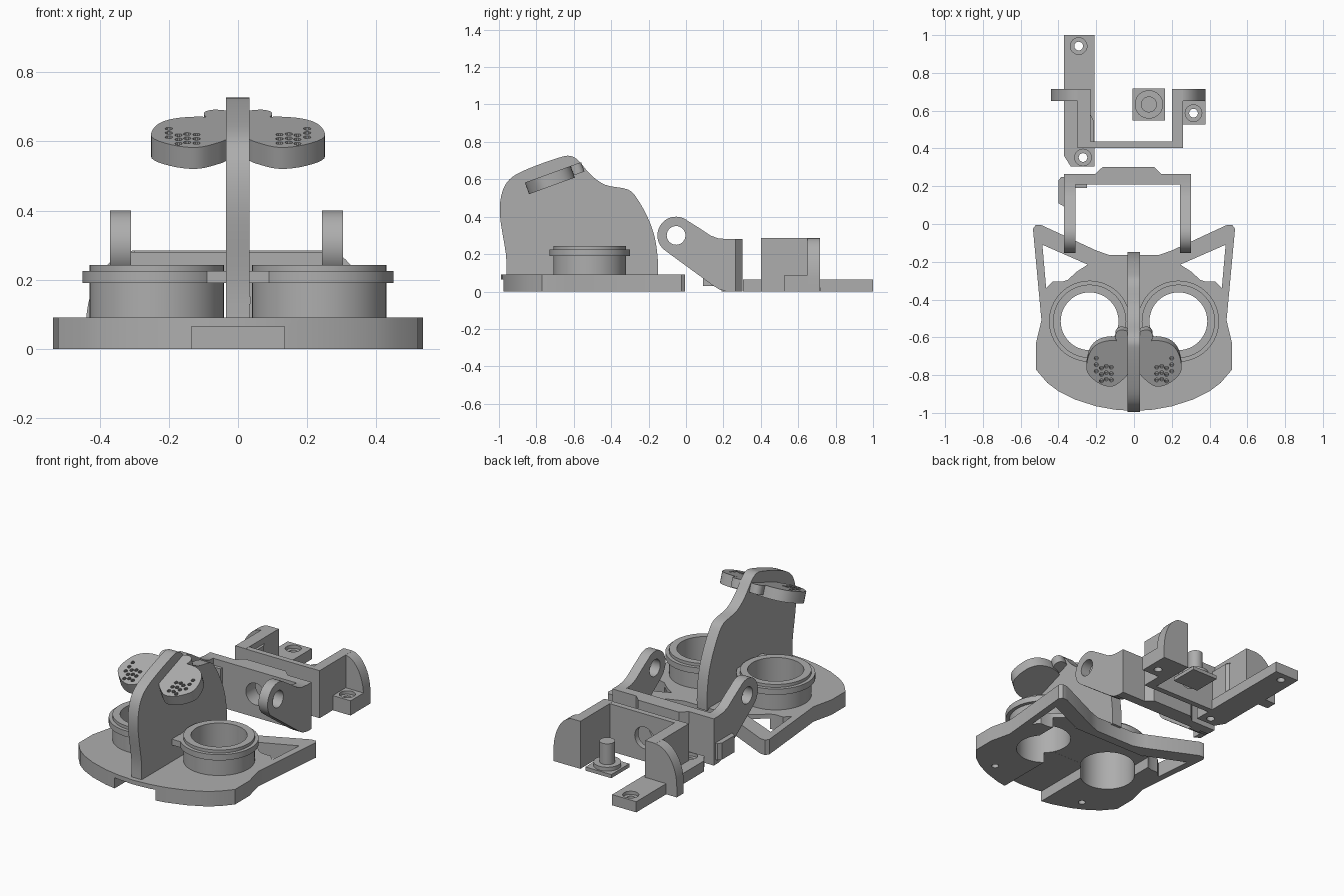
import bpy, bmesh, math
from mathutils import Matrix, Vector

cube = bpy.data.objects.get("Cube")
if cube:
    bpy.data.objects.remove(cube, do_unlink=True)

GREY = (0.42, 0.42, 0.42, 1)
mat = bpy.data.materials.new("light_grey")
mat.use_nodes = True
mat.diffuse_color = GREY
mat.node_tree.nodes["Principled BSDF"].inputs["Base Color"].default_value = GREY


def prism(name, pts, axis, lo, hi):
    """Extrude a 2D outline along one axis."""
    place = {"x": lambda u, v, w: (w, u, v),
             "y": lambda u, v, w: (u, w, v),
             "z": lambda u, v, w: (u, v, w)}[axis]
    bm = bmesh.new()
    rings = [[bm.verts.new(place(u, v, w)) for u, v in pts] for w in (lo, hi)]
    n = len(pts)
    for ring in rings:
        bm.faces.new(ring)
    for i in range(n):
        j = (i + 1) % n
        bm.faces.new((rings[0][i], rings[0][j], rings[1][j], rings[1][i]))
    bmesh.ops.recalc_face_normals(bm, faces=bm.faces)
    mesh = bpy.data.meshes.new(name)
    bm.to_mesh(mesh)
    bm.free()
    mesh.materials.append(mat)
    obj = bpy.data.objects.new(name, mesh)
    bpy.context.collection.objects.link(obj)
    return obj


def box(name, x0, x1, y0, y1, z0, z1):
    return prism(name, [(x0, y0), (x1, y0), (x1, y1), (x0, y1)], "z", z0, z1)


def arc(cu, cv, r, a0, a1, n):
    angles = [math.radians(a0 + (a1 - a0) * i / n) for i in range(n + 1)]
    return [(cu + r * math.cos(a), cv + r * math.sin(a)) for a in angles]


def disc(name, cu, cv, r, axis, lo, hi, n=48):
    return prism(name, arc(cu, cv, r, 0, 360, n)[:-1], axis, lo, hi)


def rounded(pts, steps=4, closed=False):
    """Smooth curve through the points."""
    p, n, out = [Vector(q) for q in pts], len(pts), []
    for i in range(n if closed else n - 1):
        pick = lambda k: p[k % n] if closed else p[min(max(k, 0), n - 1)]
        a, b, c, d = (pick(i + k) for k in (-1, 0, 1, 2))
        for s in range(steps):
            t = s / steps
            out.append(0.5 * (2 * b + (c - a) * t + (2 * a - 5 * b + 4 * c - d) * t * t
                              + (3 * b - a - 3 * c + d) * t ** 3))
    return out if closed else out + [p[-1]]


def activate(obj):
    bpy.ops.object.select_all(action="DESELECT")
    obj.select_set(True)
    bpy.context.view_layer.objects.active = obj


def cut(obj, *cutters):
    activate(obj)
    for c in cutters:
        mod = obj.modifiers.new("cut", "BOOLEAN")
        mod.operation, mod.solver, mod.object = "DIFFERENCE", "EXACT", c
        bpy.ops.object.modifier_apply(modifier=mod.name)
        bpy.data.objects.remove(c, do_unlink=True)
    return obj


def flip(pts, s):
    return [(s * u, v) for u, v in pts]


# Face plate with ears, hollowed underneath
half = [(0, -0.165), (-0.13, -0.165), (-0.2, -0.14), (-0.49, -0.006), (-0.52, -0.005),
        (-0.535, -0.025), (-0.49, -0.51), (-0.52, -0.635), (-0.52, -0.77), (-0.46, -0.84),
        (-0.4, -0.885), (-0.31, -0.93), (-0.2, -0.965), (-0.1, -0.983), (0, -0.99)]
plate = prism("face_plate", half + flip(half[-2:0:-1], -1), "z", 0, 0.09)
ear_hole = [(-0.485, -0.11), (-0.245, -0.215), (-0.3, -0.25), (-0.35, -0.295),
            (-0.38, -0.305), (-0.43, -0.305), (-0.465, -0.34)]
cut(plate, box("cutter", -0.135, 0.135, -1.1, -0.22, -0.1, 0.064),
    box("cutter", -0.35, 0.35, -0.59, -0.22, -0.1, 0.0645))
for s in (-1, 1):
    cut(plate, disc("cutter", s * 0.235, -0.515, 0.153, "z", -0.1, 0.2),
        prism("cutter", flip(ear_hole, s), "z", -0.1, 0.2),
        disc("cutter", s * 0.32, -0.84, 0.02, "z", -0.1, 0.05, 16))

# Central fin
fin = [(-0.96, 0.08), (-0.963, 0.2), (-0.995, 0.41), (-0.98, 0.54), (-0.925, 0.615),
       (-0.81, 0.67), (-0.675, 0.717), (-0.62, 0.725), (-0.575, 0.7), (-0.51, 0.625),
       (-0.43, 0.57), (-0.31, 0.545), (-0.257, 0.49), (-0.2, 0.385), (-0.165, 0.28),
       (-0.15, 0.16), (-0.15, 0.08)]
prism("centre_fin", rounded(fin), "x", -0.034, 0.033)

# Eye sockets and muzzle pads
pad_outline = [(-0.25, -0.77), (-0.235, -0.67), (-0.185, -0.615), (-0.1, -0.6),
               (-0.025, -0.635), (-0.025, -0.77), (-0.07, -0.83), (-0.125, -0.86),
               (-0.195, -0.835)]
hole_columns = [(-0.2, 3, -0.7), (-0.172, 3, -0.755), (-0.147, 3, -0.745), (-0.12, 3, -0.75)]
pivot = Vector((0, -0.7, 0))
tilt = (Matrix.Translation((0, -0.7, 0.606)) @ Matrix.Rotation(math.radians(20), 4, "X")
        @ Matrix.Translation(-pivot))
for s, side in ((-1, "right"), (1, "left")):
    for part, r, lo, hi in (("tube", 0.194, 0.085, 0.2), ("flange", 0.215, 0.19, 0.225),
                            ("rim", 0.194, 0.22, 0.243)):
        cut(disc(f"{side}_eye_{part}", s * 0.235, -0.515, r, "z", lo, hi, 64),
            disc("cutter", s * 0.235, -0.515, 0.153, "z", 0, 0.5))
    xs = sorted((s * 0.03, s * 0.09))
    box(f"{side}_flange_tab", *xs, -0.675, -0.6, 0.19, 0.225)
    pad = prism(f"{side}_muzzle_pad", flip(rounded(pad_outline, 4, True), s), "z", -0.033, 0.033)
    for x, count, top in hole_columns:
        for k in range(count):
            cut(pad, disc("cutter", s * x, top - 0.036 * k, 0.011, "z", 0.0, 0.1, 10))
    nub = prism(f"{side}_muzzle_nub", flip(rounded(
        [(-0.02, -0.63), (-0.085, -0.61), (-0.098, -0.565), (-0.07, -0.54), (-0.02, -0.56)],
        4, True), s), "z", -0.02, 0.033)
    for obj in (pad, nub):
        obj.data.transform(tilt)

# Hinge frame: two lugged arms joined by a bar
arm = (arc(-0.053, 0.3, 0.1, 235, 50, 24)
       + [(0.07, 0.34), (0.13, 0.3), (0.17, 0.285), (0.22, 0.28), (0.265, 0.28),
          (0.265, 0), (0.225, 0), (0.18, 0.01), (0.14, 0.035)])
for side, x0, x1 in (("right", -0.37, -0.31), ("left", 0.243, 0.303)):
    cut(prism(f"{side}_hinge_arm", arm, "x", x0, x1),
        disc("cutter", -0.053, 0.3, 0.05, "x", x0 - 0.1, x1 + 0.1))
bar = prism("hinge_bar", [(-0.36, 0.21), (0.3, 0.21), (0.3, 0.265), (0.145, 0.265),
                          (0.105, 0.303), (-0.165, 0.303), (-0.205, 0.265), (-0.36, 0.265)],
            "z", 0, 0.28)
cut(bar, disc("cutter", -0.03, 0.14, 0.065, "y", 0, 0.6))
prism("arm_stop", [(-0.365, 0.09), (-0.365, 0.25), (-0.385, 0.25), (-0.4, 0.23), (-0.4, 0.11)],
      "z", 0.03, 0.13)
box("arm_brace", -0.315, -0.25, 0.19, 0.215, 0, 0.24)

# Rear mount: walls, rounded lugs and screw feet
wall = box("mount_wall", -0.28, 0.26, 0.402, 0.436, 0, 0.284)
cut(wall, disc("cutter", -0.03, 0.14, 0.065, "y", 0, 0.6))
box("mount_left_wall", 0.2, 0.26, 0.402, 0.715, 0, 0.285)
box("mount_right_wall", -0.3, -0.23, 0.402, 0.715, 0, 0.285)
prism("mount_gusset", [(-0.24, 0.42), (-0.24, 0.6), (-0.26, 0.6), (-0.215, 0.55),
                       (-0.215, 0.42)][::-1], "z", 0, 0.25)
for side, inner, outer in (("left", 0.25, 0.378), ("right", -0.29, -0.44)):
    w = outer - inner
    curve = [(inner + w * math.sin(a), 0.065 + 0.22 * math.cos(a))
             for a in [math.pi / 2 * i / 16 for i in range(17)]]
    prism(f"mount_{side}_lug", curve + [(outer, 0), (inner, 0)], "y", 0.65, 0.716)


def screw_hole(obj, x, y, top):
    cut(obj, disc("cutter", x, y, 0.023, "z", -0.1, 0.3, 24),
        disc("cutter", x, y, 0.044, "z", top - 0.02, 0.3, 32))


foot = box("left_screw_foot", 0.25, 0.378, 0.527, 0.655, 0, 0.088)
screw_hole(foot, 0.315, 0.587, 0.088)
strip = prism("right_screw_strip", [(-0.37, 1), (-0.37, 0.36), (-0.335, 0.305),
                                    (-0.21, 0.305), (-0.21, 1)], "z", 0, 0.064)
screw_hole(strip, -0.293, 0.942, 0.064)
screw_hole(strip, -0.27, 0.352, 0.064)

# Loose peg on a square base
box("peg_base", -0.007, 0.165, 0.547, 0.718, 0, 0.022)
disc("peg_collar", 0.079, 0.633, 0.075, "z", 0.015, 0.045)
disc("peg_pin", 0.079, 0.633, 0.042, "z", 0.04, 0.17)

for obj in bpy.context.collection.objects:
    if obj.type == "MESH" and mat.name in obj.data.materials:
        activate(obj)
        bpy.ops.object.shade_smooth_by_angle(angle=math.radians(30))
